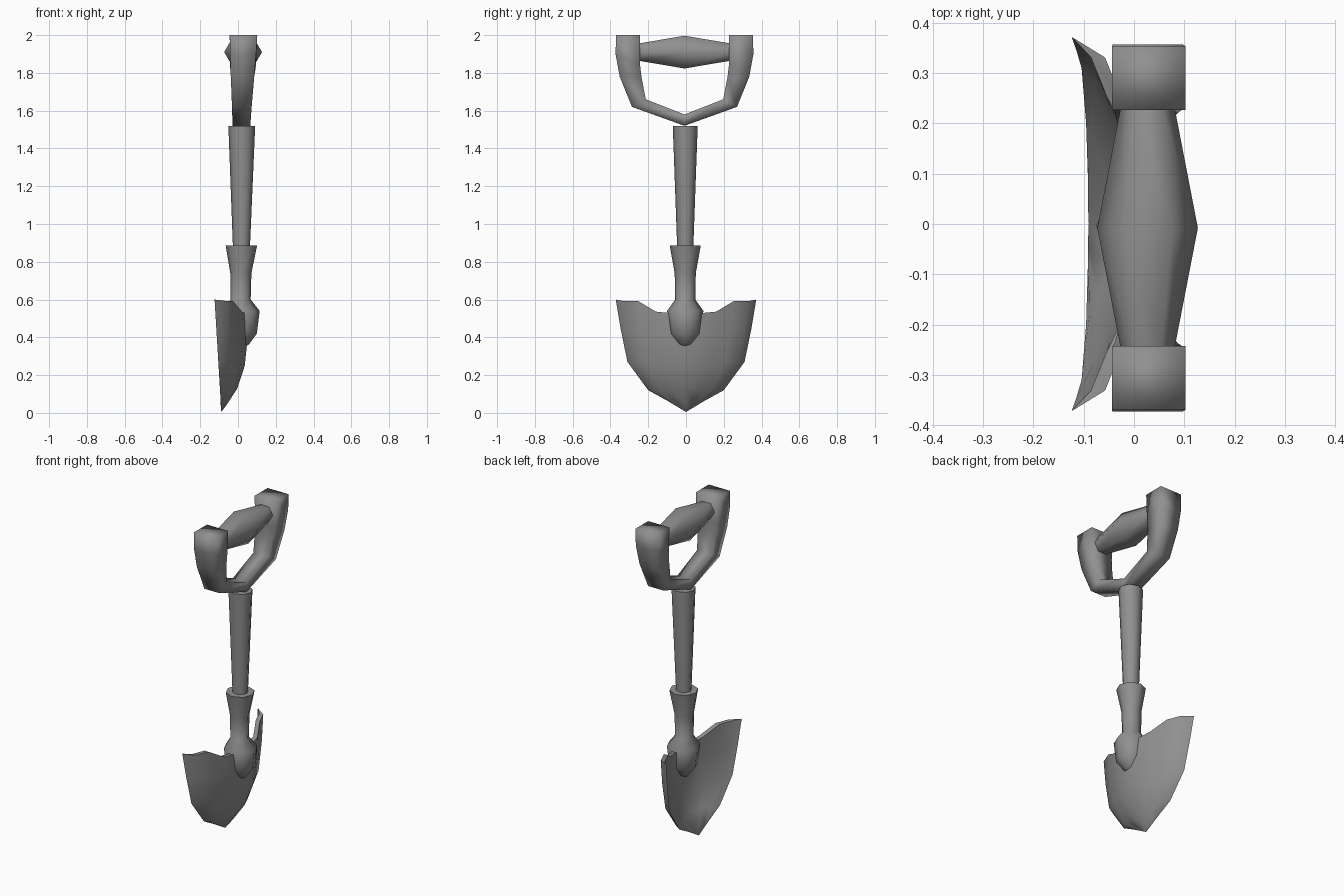
import bpy, bmesh
from math import sin, cos, pi, radians

cube = bpy.data.objects.get("Cube")
if cube:
    bpy.data.objects.remove(cube)

steel = bpy.data.materials.new("plain grey")
steel.use_nodes = True
grey = (0.28, 0.28, 0.28, 1)
steel.diffuse_color = grey
steel.node_tree.nodes["Principled BSDF"].inputs["Base Color"].default_value = grey


def finish(name, bm, angle=None):
    """Turn a bmesh into a smooth shaded object."""
    bmesh.ops.remove_doubles(bm, verts=bm.verts, dist=0.0005)
    bmesh.ops.recalc_face_normals(bm, faces=bm.faces)
    mesh = bpy.data.meshes.new(name)
    bm.to_mesh(mesh)
    bm.free()
    mesh.materials.append(steel)
    obj = bpy.data.objects.new(name, mesh)
    bpy.context.collection.objects.link(obj)
    bpy.ops.object.select_all(action="DESELECT")
    obj.select_set(True)
    bpy.context.view_layer.objects.active = obj
    if angle:
        bpy.ops.object.shade_smooth_by_angle(angle=radians(angle))
    else:
        bpy.ops.object.shade_smooth()
    return obj


def loft(name, rings, angle=None):
    """Skin a list of equal rings of points and cap both ends."""
    bm = bmesh.new()
    loops = [[bm.verts.new(p) for p in ring] for ring in rings]
    n = len(loops[0])
    for a, b in zip(loops, loops[1:]):
        for i in range(n):
            j = (i + 1) % n
            bm.faces.new((a[i], a[j], b[j], b[i]))
    bm.faces.new(loops[0])
    bm.faces.new(loops[-1])
    return finish(name, bm, angle)


def ring(cx, z, rx, ry, sides=8):
    turn = [2 * pi * i / sides for i in range(sides)]
    return [(cx + rx * cos(a), ry * sin(a) - 0.004, z) for a in turn]


# Tapered shaft
loft("shaft", [ring(0.018, 0.8, 0.042, 0.04), ring(0.02, 1.52, 0.071, 0.066)], 50)

# Socket: flared collar, narrow neck, bulging tongue over the blade
socket = [(0.35, 0.018, 0.022, 0.015), (0.365, 0.02, 0.04, 0.04),
          (0.42, 0.02, 0.08, 0.083), (0.54, 0.02, 0.095, 0.096),
          (0.6, 0.014, 0.053, 0.053), (0.74, 0.015, 0.056, 0.056),
          (0.885, 0.018, 0.083, 0.082)]
loft("socket", [ring(cx, z, rx, ry) for z, cx, rx, ry in socket], 55)

# Forked handle: square section, outer and inner (y, z) with half depth
fork = [((0.362, 2.0), (0.235, 2.0), 0.073), ((0.365, 1.9), (0.235, 1.84), 0.069),
        ((0.343, 1.78), (0.228, 1.78), 0.062), ((0.278, 1.62), (0.205, 1.66), 0.052)]
middle = [((0, 1.52), (0, 1.58), 0.047)]


def fork_ring(side, outer, inner, d):
    cx = 0.018 + (outer[1] - 1.52) * 0.023
    (oy, oz), (iy, iz) = outer, inner
    oy, iy = side * oy - 0.008, side * iy - 0.008
    return [(cx - d, oy, oz), (cx + d, oy, oz), (cx + d, iy, iz), (cx - d, iy, iz)]


loft("forked_handle", [fork_ring(-1, *s) for s in fork]
     + [fork_ring(1, *s) for s in middle + fork[::-1]])

# Six sided grip, thickest in the middle
grip = []
for y, r in ((-0.25, 0.053), (-0.008, 0.1), (0.235, 0.053)):
    grip.append([(0.027 + r * cos(i * pi / 3), y, 1.91 + r * sin(i * pi / 3))
                 for i in range(6)])
loft("grip", grip, 62)

# Dished blade: rows of half width, edge height, centre height, depth
rows = [(0.372, 0.6, 0.52, 0.175), (0.345, 0.44, 0.42, 0.168),
        (0.31, 0.27, 0.25, 0.14), (0.2, 0.12, 0.13, 0.092),
        (0.1, 0.065, 0.04, 0.03), (0, 0.005, 0.005, 0)]
# Columns of width share, depth share and rise share
columns = [(0, 1, 0), (0.43, 0.83, 0.2), (0.68, 0.56, 0.9), (0.89, 0.38, 0.9), (1, 0, 1)]
shares = [(-s, d, e) for s, d, e in columns[:0:-1]] + columns


def blade_face(thickness):
    grid = []
    for w, z_edge, z_mid, depth in rows:
        rim = -0.088 - 0.06 * z_edge
        grid.append([(rim + max(0, depth * d - thickness), w * s,
                      z_mid + (z_edge - z_mid) * e) for s, d, e in shares])
    return grid


bm = bmesh.new()
faces = []
for thickness in (0, 0.028):
    faces.append([[bm.verts.new(p) for p in row] for row in blade_face(thickness)])
back, hollow = faces
for grid in faces:
    for a, b in zip(grid, grid[1:]):
        for i in range(len(shares) - 1):
            bm.faces.new((a[i], a[i + 1], b[i + 1], b[i]))
for i in range(len(shares) - 1):
    bm.faces.new((back[0][i], back[0][i + 1], hollow[0][i + 1], hollow[0][i]))
finish("blade", bm, 60)
